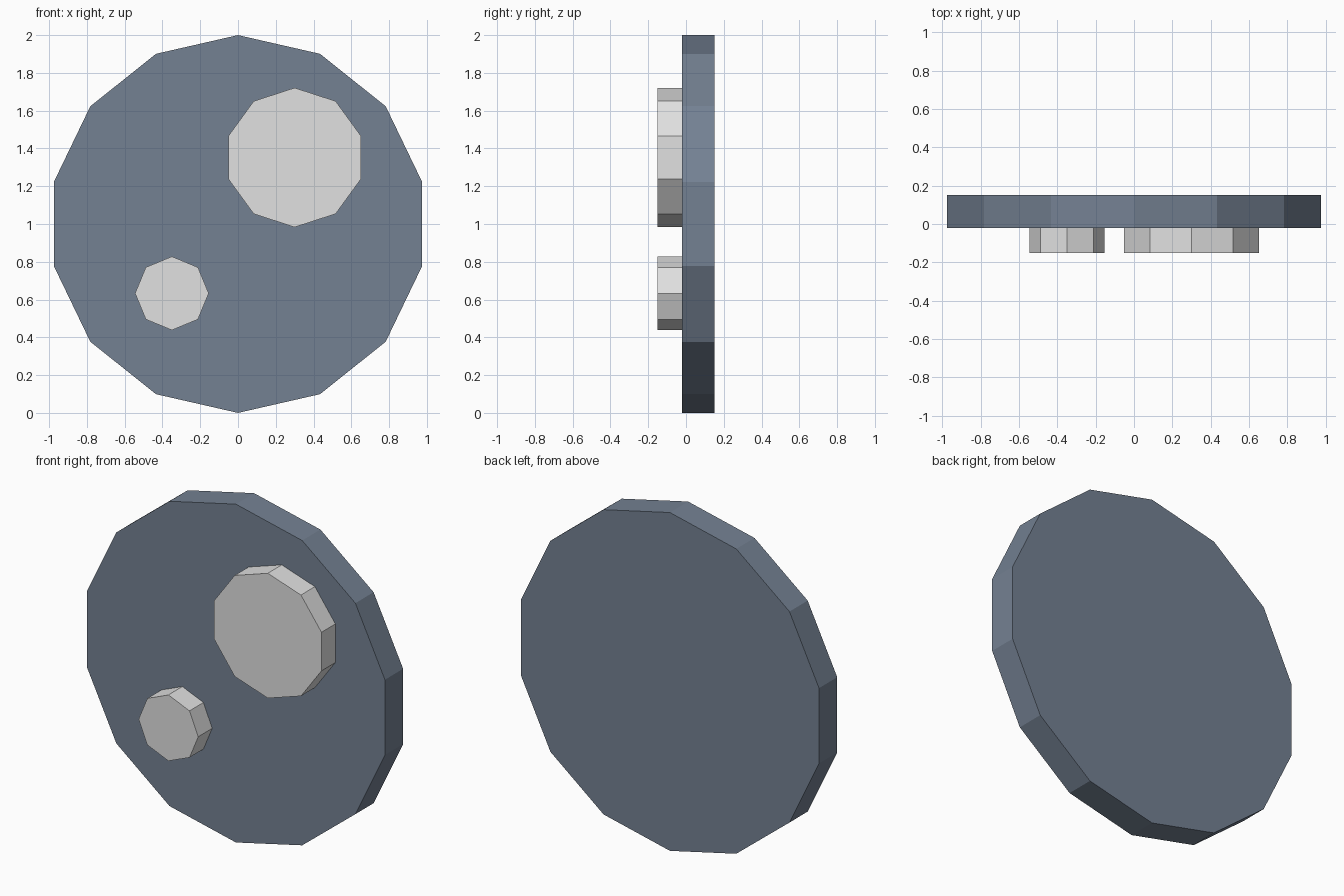
import bpy, bmesh, math

if "Cube" in bpy.data.objects:
    bpy.data.objects.remove(bpy.data.objects["Cube"])


def material(name, rgb):
    m = bpy.data.materials.new(name)
    m.diffuse_color = (*rgb, 1.0)
    m.use_nodes = True
    m.node_tree.nodes["Principled BSDF"].inputs["Base Color"].default_value = m.diffuse_color
    return m


def disc(name, x, z, radius, sides, y_front, y_back, mat):
    """Flat-faced upright disc facing -y, with one corner pointing up."""
    bm = bmesh.new()
    ring = []
    for i in range(sides):
        a = math.pi / 2 + 2 * math.pi * i / sides
        ring.append(bm.verts.new((x + radius * math.cos(a), y_front,
                                  z + radius * math.sin(a))))
    face = bm.faces.new(ring)
    ext = bmesh.ops.extrude_face_region(bm, geom=[face], use_keep_orig=True)
    moved = [g for g in ext["geom"] if isinstance(g, bmesh.types.BMVert)]
    bmesh.ops.translate(bm, verts=moved, vec=(0, y_back - y_front, 0))
    bmesh.ops.recalc_face_normals(bm, faces=bm.faces)
    mesh = bpy.data.meshes.new(name)
    bm.to_mesh(mesh)
    bm.free()
    mesh.materials.append(mat)
    obj = bpy.data.objects.new(name, mesh)
    bpy.context.collection.objects.link(obj)
    return obj


slate = material("slate_blue", (0.175, 0.22, 0.29))
pale = material("pale_grey", (0.75, 0.75, 0.75))

# Backing plate
disc("base_disc", 0, 1.0, 1.0, 14, -0.02, 0.15, slate)
# Raised spots on the front
disc("large_spot", 0.30, 1.352, 0.369, 10, -0.15, -0.02, pale)
disc("small_spot", -0.35, 0.633, 0.195, 8, -0.15, -0.02, pale)
